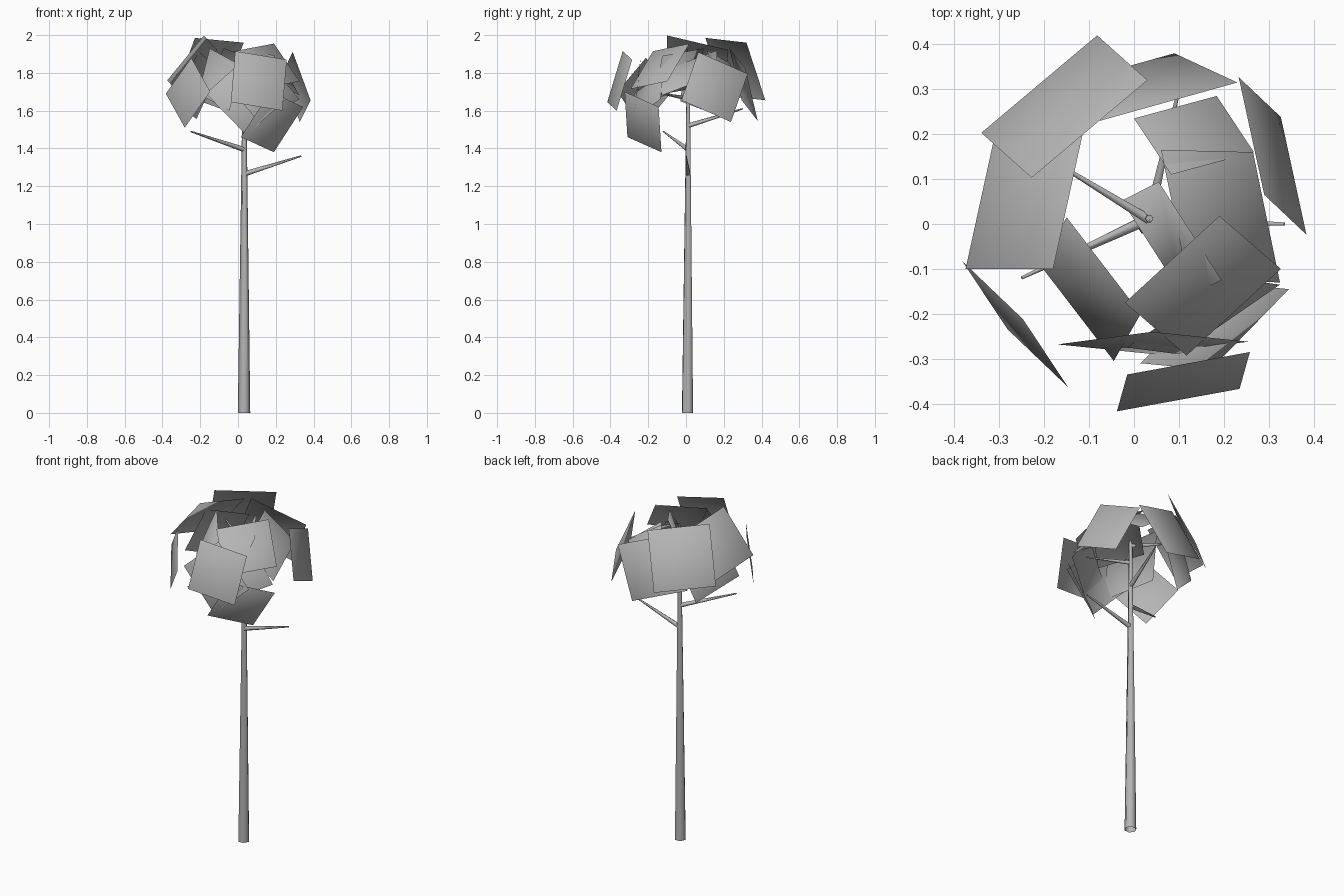
import bpy
from mathutils import Vector, Matrix

if "Cube" in bpy.data.objects:
    bpy.data.objects.remove(bpy.data.objects["Cube"])

grey = bpy.data.materials.new("plain grey")
grey.diffuse_color = (0.46, 0.46, 0.46, 1)
grey.use_nodes = True
grey.node_tree.nodes["Principled BSDF"].inputs["Base Color"].default_value = grey.diffuse_color


def add_mesh(name, verts, faces):
    mesh = bpy.data.meshes.new(name)
    mesh.from_pydata(verts, [], faces)
    mesh.materials.append(grey)
    obj = bpy.data.objects.new(name, mesh)
    bpy.context.collection.objects.link(obj)
    return obj


def limb(name, start, end, r1, r2, sides=6):
    """Open tapered limb between two points."""
    a, b = Vector(start), Vector(end)
    bpy.ops.mesh.primitive_cone_add(vertices=sides, radius1=r1, radius2=r2,
                                    depth=(b - a).length, end_fill_type='NOTHING')
    obj = bpy.context.object
    obj.name = name
    turn = (b - a).to_track_quat('Z', 'Y').to_matrix().to_4x4()
    obj.data.transform(Matrix.Translation((a + b) / 2) @ turn)
    obj.data.materials.append(grey)
    bpy.ops.object.shade_smooth_by_angle(angle=1.2)


CROWN = Vector((0.0, 0.0, 1.6))


def leaf(name, corner, side_a, side_b):
    """Flat foliage card from one corner and its two neighbours, softly shaded outward."""
    c, a, b = Vector(corner), Vector(side_a), Vector(side_b)
    pts = [c, a, a + b - c, b]
    n = (a - c).cross(b - c)
    if n.dot((a + b) / 2 - CROWN) < 0:
        pts.reverse()
        n = -n
    obj = add_mesh(name, pts, [(0, 1, 2, 3)])
    n.normalize()
    obj.data.polygons[0].use_smooth = True
    obj.data.normals_split_custom_set_from_vertices(
        [(n * 0.3 + (p - CROWN).normalized()).normalized() for p in pts])


# trunk
limb("trunk", (0.032, 0.008, 0), (0.034, 0.012, 1.87), 0.033, 0.008)

# branches
limb("branch_left", (0.03, 0.01, 1.395), (-0.25, -0.12, 1.49), 0.014, 0.004)
limb("branch_right", (0.033, 0.01, 1.265), (0.335, 0.0, 1.36), 0.014, 0.004)
limb("branch_back", (0.033, 0.01, 1.52), (0.10, 0.30, 1.61), 0.013, 0.004)
limb("branch_back_left", (0.033, 0.01, 1.77), (-0.18, 0.14, 1.81), 0.012, 0.004)
limb("branch_front_right", (0.033, 0.01, 1.665), (0.23, -0.13, 1.69), 0.012, 0.004)

# foliage cards: back and left
leaf("leaf_back_left", (-.082, .42, 1.655), (.03, .32, 1.96), (-.34, .203, 1.68))
leaf("leaf_left_top", (-.375, -.10, 1.76), (-.18, -.10, 1.998), (-.305, .22, 1.685))
leaf("leaf_back", (.23, .315, 1.82), (.09, .38, 1.545), (-.075, .23, 1.93))
leaf("leaf_left_front", (-.247, -.212, 1.88), (-.382, -.083, 1.69), (-.147, -.363, 1.70))
leaf("leaf_inner_left", (-.15, .015, 1.93), (.015, -.20, 1.84), (-.21, -.09, 1.69))
leaf("leaf_left_low", (-.22, .22, 1.555), (-.33, -.03, 1.65), (-.10, .25, 1.82))

# foliage cards: front
leaf("leaf_front", (.258, -.285, 1.87), (-.015, -.335, 1.915), (.235, -.367, 1.60))
leaf("leaf_front_diamond", (.04, -.24, 1.88), (-.17, -.268, 1.69), (.255, -.262, 1.66))
leaf("leaf_front_low", (.19, -.13, 1.38), (.015, -.31, 1.46), (.345, -.145, 1.62))
leaf("leaf_front_right", (.19, .018, 1.955), (.327, -.10, 1.755), (-.02, -.175, 1.915))
leaf("leaf_front_right_low", (.325, -.135, 1.66), (.10, -.29, 1.55), (.21, -.12, 1.80))

# foliage cards: right and top
leaf("leaf_right", (.29, .065, 1.91), (.384, -.024, 1.655), (.233, .327, 1.795))
leaf("leaf_right_inner", (.265, .16, 1.79), (.06, .165, 1.92), (.325, -.13, 1.68))
leaf("leaf_top_inner", (.055, .094, 1.93), (-.027, .052, 1.72), (.195, -.125, 1.89))
leaf("leaf_back_right", (.184, .285, 1.71), (.267, .16, 1.78), (0, .235, 1.85))
